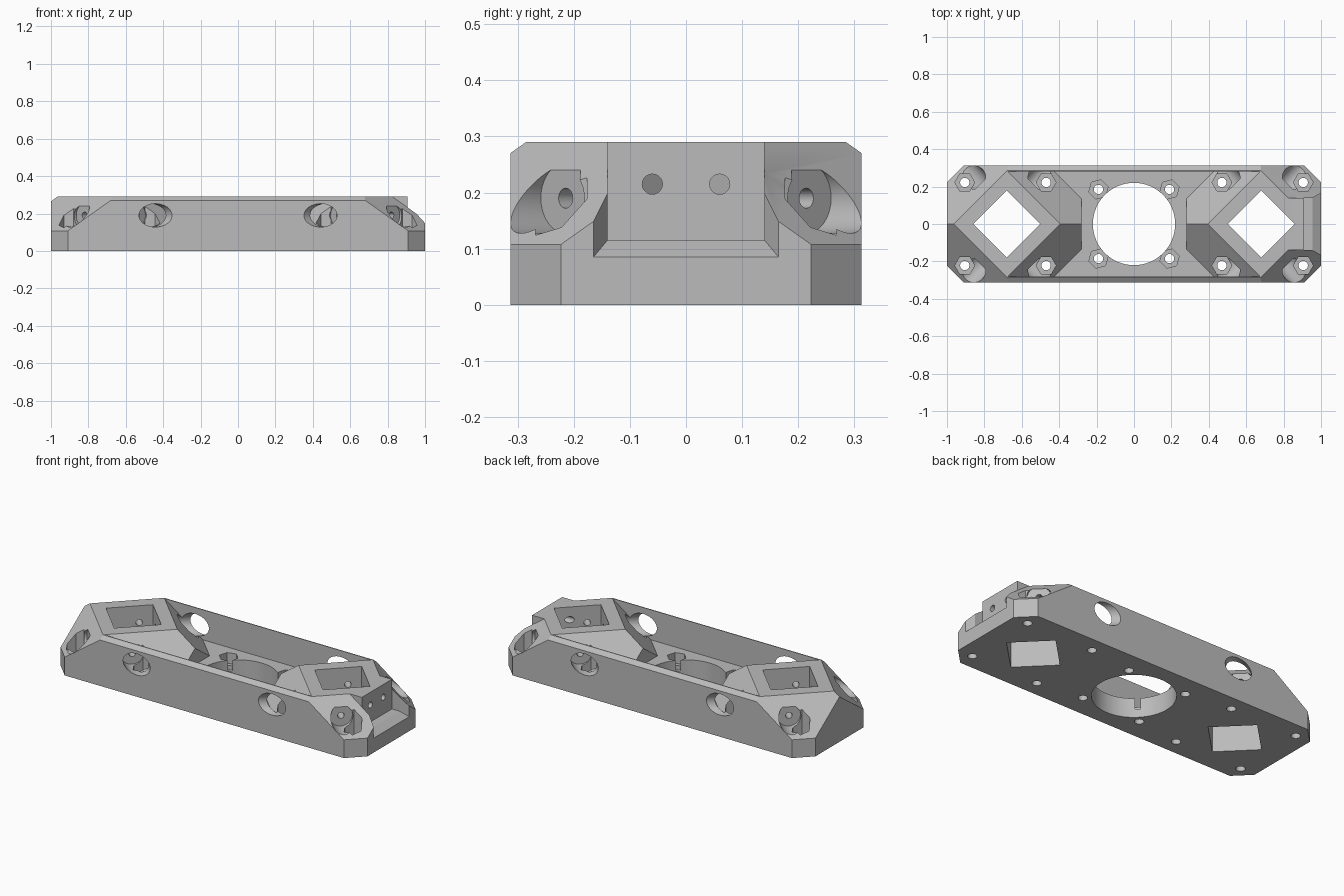
import bpy, bmesh, math
from mathutils import Vector, Matrix

if "Cube" in bpy.data.objects:
    bpy.data.objects.remove(bpy.data.objects["Cube"])

grey = bpy.data.materials.new("plain grey")
grey.use_nodes = True
COLOR = (0.5, 0.5, 0.5, 1)
grey.diffuse_color = COLOR
grey.node_tree.nodes["Principled BSDF"].inputs["Base Color"].default_value = COLOR

TOP, FLOOR = 0.29, 0.113
TOWER_X, RIM = 0.68, 0.285      # tower centre and half diagonal of its flat top
SLOPE = math.sqrt(0.5)          # 45 degree flanks
SIGNS = (-1, 1)
CORNERS = [(a, b) for a in SIGNS for b in SIGNS]


def finish(bm, name):
    bmesh.ops.recalc_face_normals(bm, faces=bm.faces)
    mesh = bpy.data.meshes.new(name)
    bm.to_mesh(mesh)
    bm.free()
    obj = bpy.data.objects.new(name, mesh)
    bpy.context.collection.objects.link(obj)
    mesh.materials.append(grey)
    return obj


def solid(name, low, high, planes=()):
    """Box trimmed by planes, each given as (point, outward normal)."""
    bm = bmesh.new()
    low, high = Vector(low), Vector(high)
    bmesh.ops.create_cube(bm, size=1)
    for v in bm.verts:
        v.co = (low + high) / 2 + v.co * (high - low)
    for point, normal in planes:
        geom = bm.verts[:] + bm.edges[:] + bm.faces[:]
        cut = bmesh.ops.bisect_plane(bm, geom=geom, plane_co=point, plane_no=normal,
                                     clear_outer=True)["geom_cut"]
        edges = [e for e in cut if isinstance(e, bmesh.types.BMEdge)]
        if edges:
            bmesh.ops.contextual_create(bm, geom=edges)
    return finish(bm, name)


def prism(name, start, end, radius, sides, turn=0.0):
    """Round or polygonal bar between two points."""
    start, end = Vector(start), Vector(end)
    axis = end - start
    bm = bmesh.new()
    spin = axis.to_track_quat('Z', 'Y').to_matrix().to_4x4()
    place = Matrix.Translation((start + end) / 2) @ spin @ Matrix.Rotation(turn, 4, 'Z')
    bmesh.ops.create_cone(bm, cap_ends=True, segments=sides, radius1=radius,
                          radius2=radius, depth=axis.length, matrix=place)
    return finish(bm, name)


def combine(tool, operation='DIFFERENCE'):
    mod = frame.modifiers.new("cut", 'BOOLEAN')
    mod.operation = operation
    mod.solver = 'EXACT'
    mod.object = tool
    bpy.context.view_layer.objects.active = frame
    bpy.ops.object.modifier_apply(modifier=mod.name)
    bpy.data.objects.remove(tool)


# Outer body: chamfered corners, sloped ends and bevelled long edges
planes = []
for sx, sy in CORNERS:
    planes.append(((sx * 0.91, sy * 0.313, 0), (sx, sy, 0)))
    planes.append(((sx * (TOWER_X + RIM), 0, TOP), (sx * SLOPE, sy * SLOPE, 1)))
for sy in SIGNS:
    planes.append(((0, sy * RIM, TOP), (0, sy * SLOPE, 1)))
frame = solid("base_frame", (-1, -0.313, 0), (1, 0.313, TOP), planes)

# Central well, with the tower flanks left standing at each end
combine(solid("well", (-0.28, -0.28, FLOOR), (0.28, 0.28, 0.4)))
for sx, sy in CORNERS:
    foot = (sx * (TOWER_X - RIM), 0, TOP)
    ends = sorted((0, sx * TOWER_X))
    combine(solid("flank", (ends[0], -0.28, FLOOR), (ends[1], 0.28, 0.4),
                  [(foot, (sx * SLOPE, -sy * SLOPE, -1))]))

# Connector block and flared notch on one end
combine(solid("block", (0.72, -0.14, 0.05), (0.905, 0.14, TOP)), 'UNION')
combine(solid("notch", (0.905, -0.14, 0.115), (1.1, 0.14, 0.4)))
flare = solid("flare", (0.955, -0.14, 0.115), (1.045, 0.14, 0.4))
for v in flare.data.vertices:
    if v.co.x > 1:
        v.co.y *= 0.19 / 0.14
        if v.co.z < 0.2:
            v.co.z = 0.055
combine(flare)

# Square shafts and the central opening
for sx in SIGNS:
    combine(prism("shaft", (sx * TOWER_X, 0, -0.1), (sx * TOWER_X, 0, 0.5), 0.18, 4))
combine(prism("opening", (0, 0, -0.1), (0, 0, 0.5), 0.22, 64))

# Vertical bolts with hexagonal nut pockets
bolts = [(sx * 0.19, sy * 0.185, math.pi / 4) for sx, sy in CORNERS]
bolts += [(sx * x, sy * 0.222, math.pi / 2) for sx, sy in CORNERS for x in (0.47, 0.905)]
for x, y, turn in bolts:
    combine(prism("nut_pocket", (x, y, 0.05), (x, y, 0.5), 0.053, 6, turn))
    combine(prism("bolt_hole", (x, y, -0.1), (x, y, 0.2), 0.025, 20))

# Horizontal access bores and their screw holes, four around each tower
for tx in SIGNS:
    for dx, dy in CORNERS:
        def along(reach):
            return (tx * TOWER_X + dx * (reach / 2 - 0.037), dy * (reach / 2 + 0.037), 0.19)
        combine(prism("access_bore", along(0.355), along(0.8), 0.0625, 40))
        combine(prism("screw_hole", along(0.1), along(0.4), 0.018, 16))

# Two screw holes in the connector block
for sy in SIGNS:
    combine(prism("block_hole", (0.76, sy * 0.06, 0.215), (0.95, sy * 0.06, 0.215), 0.018, 20))

frame.select_set(True)
bpy.context.view_layer.objects.active = frame
bpy.ops.object.shade_smooth_by_angle(angle=math.radians(25))
